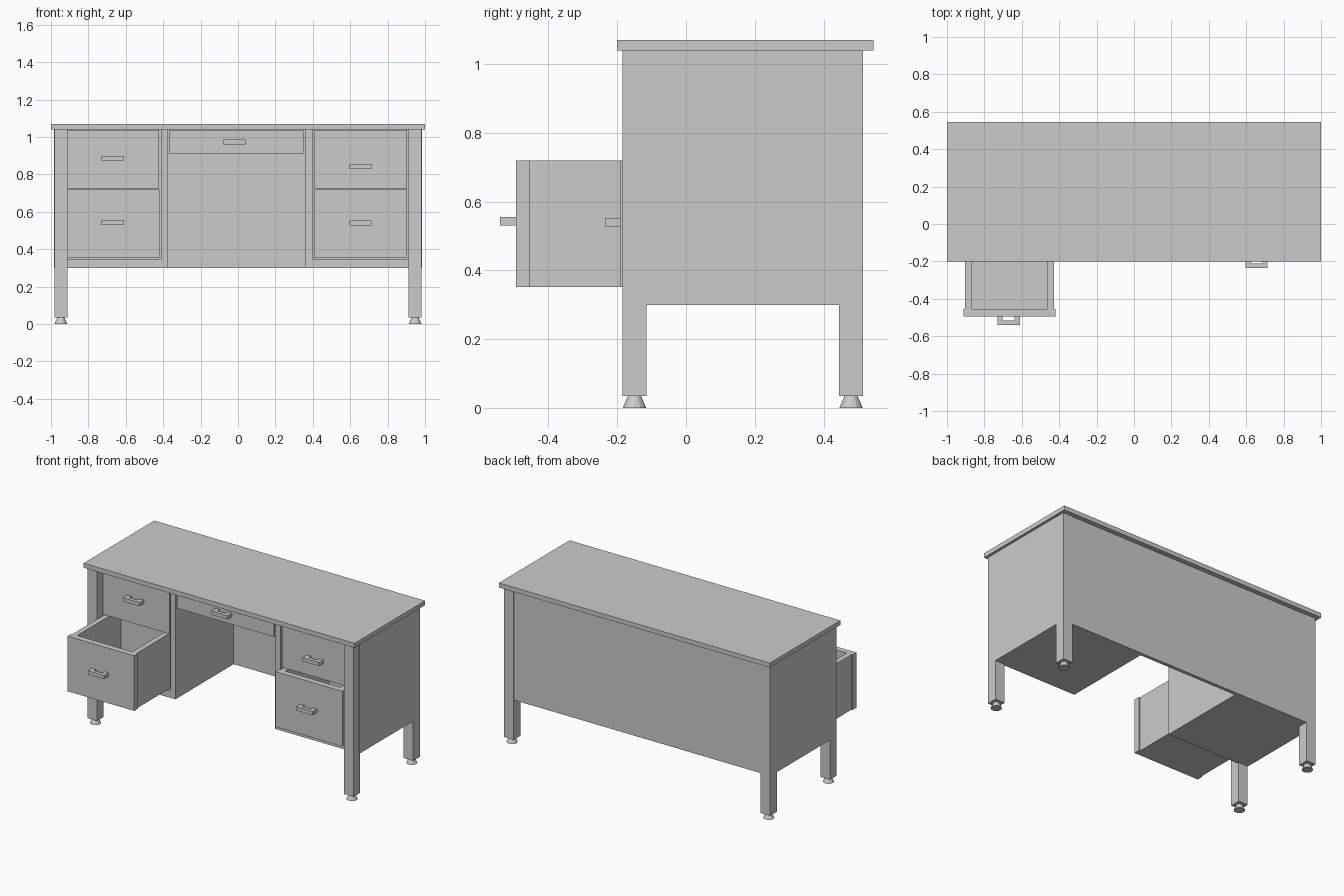
import bpy, bmesh
from mathutils import Matrix, Vector

if "Cube" in bpy.data.objects:
    bpy.data.objects.remove(bpy.data.objects["Cube"])


def build(name, boxes):
    """One object made of axis-aligned boxes (x0, x1, y0, y1, z0, z1)."""
    bm = bmesh.new()
    for x0, x1, y0, y1, z0, z1 in boxes:
        centre = Vector((x0 + x1, y0 + y1, z0 + z1)) / 2
        size = Matrix.Diagonal((x1 - x0, y1 - y0, z1 - z0, 1))
        bmesh.ops.create_cube(bm, size=1, matrix=Matrix.Translation(centre) @ size)
    me = bpy.data.meshes.new(name)
    bm.to_mesh(me)
    bm.free()
    ob = bpy.data.objects.new(name, me)
    bpy.context.collection.objects.link(ob)
    return ob


def handle(name, x, y, z):
    """U-shaped pull standing out from a drawer face at y."""
    outline = [(-.06, 0), (-.06, -.046), (.06, -.046), (.06, 0),
               (.032, 0), (.032, -.022), (-.032, -.022), (-.032, 0)]
    bm = bmesh.new()
    face = bm.faces.new([bm.verts.new((x + px, y + py, z - .0125)) for px, py in outline])
    new = bmesh.ops.extrude_face_region(bm, geom=[face])["geom"]
    bmesh.ops.translate(bm, vec=(0, 0, .025),
                        verts=[v for v in new if isinstance(v, bmesh.types.BMVert)])
    bmesh.ops.recalc_face_normals(bm, faces=bm.faces)
    me = bpy.data.meshes.new(name)
    bm.to_mesh(me)
    bm.free()
    bpy.context.collection.objects.link(bpy.data.objects.new(name, me))


def drawer(name, x0, x1, z0, z1, y, handle_x, handle_z, depth=.54):
    """Open-topped tray with a slightly wider front board and a handle."""
    a, b, t = x0 + .008, x1 - .008, .035
    yf, yb = y + .04, y + depth
    build(name, [(x0, x1, y, yf, z0, z1),
                 (a, a + t, yf, yb, z0, z1),
                 (b - t, b, yf, yb, z0, z1),
                 (a + t, b - t, yb - t, yb, z0, z1),
                 (a + t, b - t, yf, yb - t, z0, z0 + .025)])
    handle(name + "_handle", handle_x, y, handle_z)


# Table top
build("table_top", [(-1, 1, -.2, .545, 1.04, 1.07)])

# Legs and flared feet
for sx, side in ((-1, "left"), (1, "right")):
    for y, end in ((-.15, "front"), (.48, "back")):
        x = sx * .947
        build(f"{end}_{side}_leg", [(x - .035, x + .035, y - .035, y + .035, .035, 1.04)])
        bpy.ops.mesh.primitive_cone_add(vertices=12, radius1=.034, radius2=.018,
                                        depth=.037, location=(x, y, .0185))
        bpy.context.object.name = f"{end}_{side}_foot"

# Pedestal cabinets: outer wall, inner wall, floor
FRONT, BACK = -.125, .49
for side, out0, out1, in0, in1 in (("left", -.983, -.922, -.41, -.375),
                                   ("right", .922, .983, .40, .36)):
    lo, hi = sorted((in0, in1))
    f0, f1 = sorted((out1 if side == "left" else out0, in0))
    build(f"{side}_cabinet", [(out0, out1, FRONT, .45, .3, 1.04),
                              (lo, hi, FRONT, BACK, .3, 1.04),
                              (f0, f1, FRONT, BACK, .3, .345)])

# Back panel
build("back_panel", [(-.92, .92, BACK, .513, .3, 1.04)])

# Drawers
drawer("upper_left_drawer", -.912, -.422, .723, 1.038, -.122, -.67, .887)
drawer("lower_left_drawer", -.912, -.42, .352, .72, -.495, -.67, .543)
drawer("upper_right_drawer", .41, .903, .723, 1.038, -.122, .655, .842)
drawer("lower_right_drawer", .41, .903, .352, .72, -.19, .655, .54)
drawer("centre_drawer", -.366, .35, .91, 1.038, -.122, -.02, .973)
